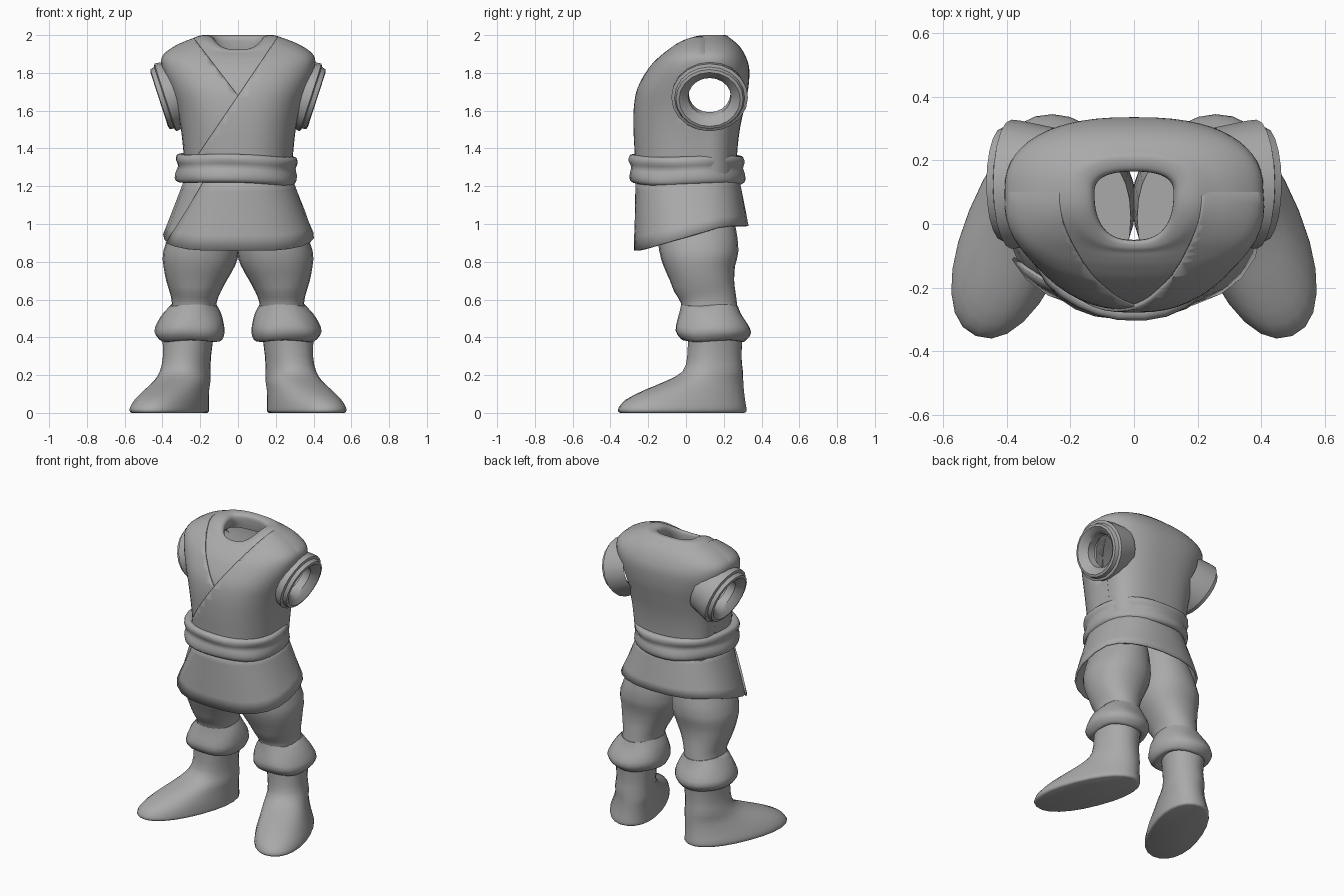
import bpy, bmesh, math
from math import sin, cos, radians, pi
from mathutils import Matrix, Vector

if "Cube" in bpy.data.objects:
    bpy.data.objects.remove(bpy.data.objects["Cube"])

GREY = (0.4, 0.4, 0.4, 1)
grey = bpy.data.materials.new("plain grey")
grey.use_nodes = True
grey.diffuse_color = GREY
grey.node_tree.nodes["Principled BSDF"].inputs["Base Color"].default_value = GREY


def finish(bm, name, thickness=0, angle=45):
    mesh = bpy.data.meshes.new(name)
    bm.to_mesh(mesh)
    bm.free()
    obj = bpy.data.objects.new(name, mesh)
    bpy.context.collection.objects.link(obj)
    mesh.materials.append(grey)
    if thickness:
        mod = obj.modifiers.new("thickness", "SOLIDIFY")
        mod.thickness = thickness
        mod.offset = -1
    bpy.ops.object.select_all(action="DESELECT")
    obj.select_set(True)
    bpy.context.view_layer.objects.active = obj
    bpy.ops.object.shade_smooth_by_angle(angle=radians(angle))
    return obj


def smooth_rows(rows, steps):
    """Catmull-Rom interpolation between rows of numbers."""
    out = []
    for i in range(len(rows) - 1):
        a, b, c, d = (rows[min(max(i + k, 0), len(rows) - 1)] for k in (-1, 0, 1, 2))
        for s in range(steps):
            t = s / steps
            out.append([q + t * (r - p) / 2 + t * t * (p - 2.5 * q + 2 * r - d_ / 2)
                        + t ** 3 * (1.5 * (q - r) + (d_ - p) / 2)
                        for p, q, r, d_ in zip(a, b, c, d)])
    return out + [list(rows[-1])]


def rounded(angle, power):
    """Point on a unit superellipse."""
    c, s = cos(angle), sin(angle)
    return (math.copysign(abs(c) ** (2 / power), c),
            math.copysign(abs(s) ** (2 / power), s))


def loft(rows, segs=24, steps=2, power=2.2, yaw=0, caps=True, side=1, wobble=0):
    """Rows: z, centre x, centre y, half width, front depth, back depth, front drop."""
    bm = bmesh.new()
    rings = []
    for z, cx, cy, rx, front, back, drop in smooth_rows(rows, steps):
        ring = []
        for j in range(segs):
            a = 2 * pi * j / segs
            u, v = rounded(a, power)
            w = 1 + wobble * sin(5 * a + 30 * z)
            p = Vector((u * rx * w, v * w * (front if v < 0 else back), 0))
            p.rotate(Matrix.Rotation(yaw, 3, "Z"))
            dip = drop * min(v, 0) ** 2 - wobble * 0.4 * sin(3 * a)
            ring.append(bm.verts.new((side * (cx + p.x), cy + p.y, z - dip)))
        rings.append(ring)
    for low, high in zip(rings, rings[1:]):
        for j in range(segs):
            k = (j + 1) % segs
            bm.faces.new((low[j], low[k], high[k], high[j]))
    if caps:
        bm.faces.new(rings[0][::-1])
        bm.faces.new(rings[-1])
    if side < 0:
        bmesh.ops.reverse_faces(bm, faces=bm.faces)
    bm.normal_update()
    return bm


def round_rows(rows):
    """Rows of z, x, y, half width, half depth."""
    return [(z, x, y, rx, ry, ry, 0) for z, x, y, rx, ry in rows]


# Torso: z, half width, front y, back y, front drop
MID = 0.1
TORSO = [(z, 0, MID, rx, MID - f, b - MID, d) for z, rx, f, b, d in (
    (1.2, .27, -.25, .27, 0), (1.36, .285, -.255, .27, 0), (1.5, .3, -.262, .285, 0),
    (1.62, .325, -.26, .31, 0), (1.72, .36, -.24, .33, 0), (1.82, .4, -.185, .335, 0),
    (1.89, .4, -.14, .315, .02), (1.945, .33, -.11, .28, .05),
    (1.983, .24, -.09, .235, .075), (2, .185, -.075, .21, .08),
    (1.99, .135, -.055, .17, .07), (1.95, .125, -.05, .165, .06),
    (1.9, .15, -.05, .17, .05))]
ARM = Vector((.385, .125, 1.67))


def torso_shell(rows):
    bm = loft(rows, segs=56, steps=4, power=2.5, caps=False)
    holes = [f for f in bm.faces if abs(f.calc_center_median().x) > .15
             and (f.calc_center_median() - ARM).yz.length < .145]
    bmesh.ops.delete(bm, geom=holes, context="FACES")
    return bm


finish(torso_shell(TORSO), "tunic_body")


# Crossed front panels lying over the torso
def front_panel(name, normal, lift):
    bm = torso_shell(TORSO[:-3])
    bm.normal_update()
    for v in bm.verts:
        v.co += v.normal * lift * min(max((MID - v.co.y) / .15, 0), 1)
    for co, no in (((0, 0, 1.68), normal), ((0, MID, 0), (0, 1, 0))):
        bmesh.ops.bisect_plane(bm, geom=bm.verts[:] + bm.edges[:] + bm.faces[:],
                               plane_co=co, plane_no=no, clear_outer=True)
    finish(bm, name, thickness=lift)


front_panel("under_wrap_panel", (.26, 0, .2), .008)
front_panel("over_wrap_panel", (-.59, 0, .4), .016)

# Armhole rims: distance along the axis, radius
RIM = ((-.14, .165), (-.03, .185), (0, .188), (.006, .172), (.03, .165), (.034, .15),
       (.015, .125), (-.01, .105), (-.06, .102))
for side, label in ((1, "left"), (-1, "right")):
    bm = bmesh.new()
    segs = 20
    rings = []
    turn = Matrix.Rotation(radians(18), 3, "Y")
    for along, r in RIM:
        ring = []
        for j in range(segs):
            a = 2 * pi * j / segs
            p = ARM + turn @ Vector((along, r * 1.08 * cos(a), r * sin(a)))
            ring.append(bm.verts.new((side * p.x, p.y, p.z)))
        rings.append(ring)
    for low, high in zip(rings, rings[1:]):
        for j in range(segs):
            k = (j + 1) % segs
            bm.faces.new((low[j], low[k], high[k], high[j])[::side])
    finish(bm, label + "_armhole_rim", angle=35)

# Belt
belt = loft([(z, -.01, 0, rx, rx - .02, rx - .01, 0) for z, rx in (
    (1.22, .27), (1.215, .305), (1.235, .322), (1.27, .32), (1.3, .311), (1.33, .322),
    (1.355, .318), (1.365, .3), (1.36, .27))], segs=30, caps=False, wobble=.012)
bmesh.ops.rotate(belt, verts=belt.verts, cent=(0, 0, 1.28),
                 matrix=Matrix.Rotation(radians(1.5), 3, "Y"))
finish(belt, "belt")

# Skirt: one strip that wraps round and overlaps itself at the front
bm = bmesh.new()
COLS, ROWS = 26, 5
grid = []
for i in range(COLS + 1):
    s = i / COLS
    column = []
    for j in range(ROWS + 1):
        t = j / ROWS
        start = -122 - 36 * t
        u, v = rounded(radians(start + s * (238 - start)), 2.4)
        grow = 1.01 - .035 * s
        x = u * (.285 + .12 * t) * grow
        y = .02 + v * ((.285 + .01 * t) if v < 0 else (.265 + .05 * t)) * grow
        hem = .86 + .13 * min(max((y + .25) / .45, 0), 1)
        column.append(bm.verts.new((x, y, 1.25 + (hem - 1.25) * t)))
    grid.append(column)
for a, b in zip(grid, grid[1:]):
    for j in range(ROWS):
        bm.faces.new((a[j], a[j + 1], b[j + 1], b[j]))
finish(bm, "wrap_skirt", thickness=.012, angle=30)

# Trouser legs, gathered cuffs and boots
LEG = round_rows((
    (.5, .24, .13, .125, .15), (.58, .232, .122, .118, .148), (.64, .227, .1, .135, .162),
    (.7, .22, .085, .16, .17), (.78, .205, .07, .19, .19), (.86, .195, .068, .2, .21),
    (1, .17, .05, .17, .21), (1.15, .14, .02, .13, .2)))
CUFF = round_rows((
    (.4, .255, .15, .11, .12), (.38, .252, .145, .145, .15), (.39, .252, .143, .168, .175),
    (.43, .256, .143, .186, .2), (.48, .25, .138, .175, .185), (.53, .243, .13, .152, .162),
    (.57, .235, .125, .122, .15)))
BOOT = round_rows((
    (0, .363, -.02, .155, .345), (.008, .363, -.02, .166, .357),
    (.03, .362, -.018, .166, .355), (.07, .35, -.003, .157, .332),
    (.12, .325, .042, .143, .277), (.17, .295, .1, .132, .21), (.22, .28, .142, .125, .162),
    (.3, .27, .15, .121, .145), (.41, .265, .155, .132, .145)))
for side, label in ((1, "left"), (-1, "right")):
    finish(loft(LEG, side=side), label + "_trouser_leg")
    finish(loft(CUFF, side=side, wobble=.012), label + "_trouser_cuff")
    finish(loft(BOOT, side=side, yaw=radians(22)), label + "_boot")
